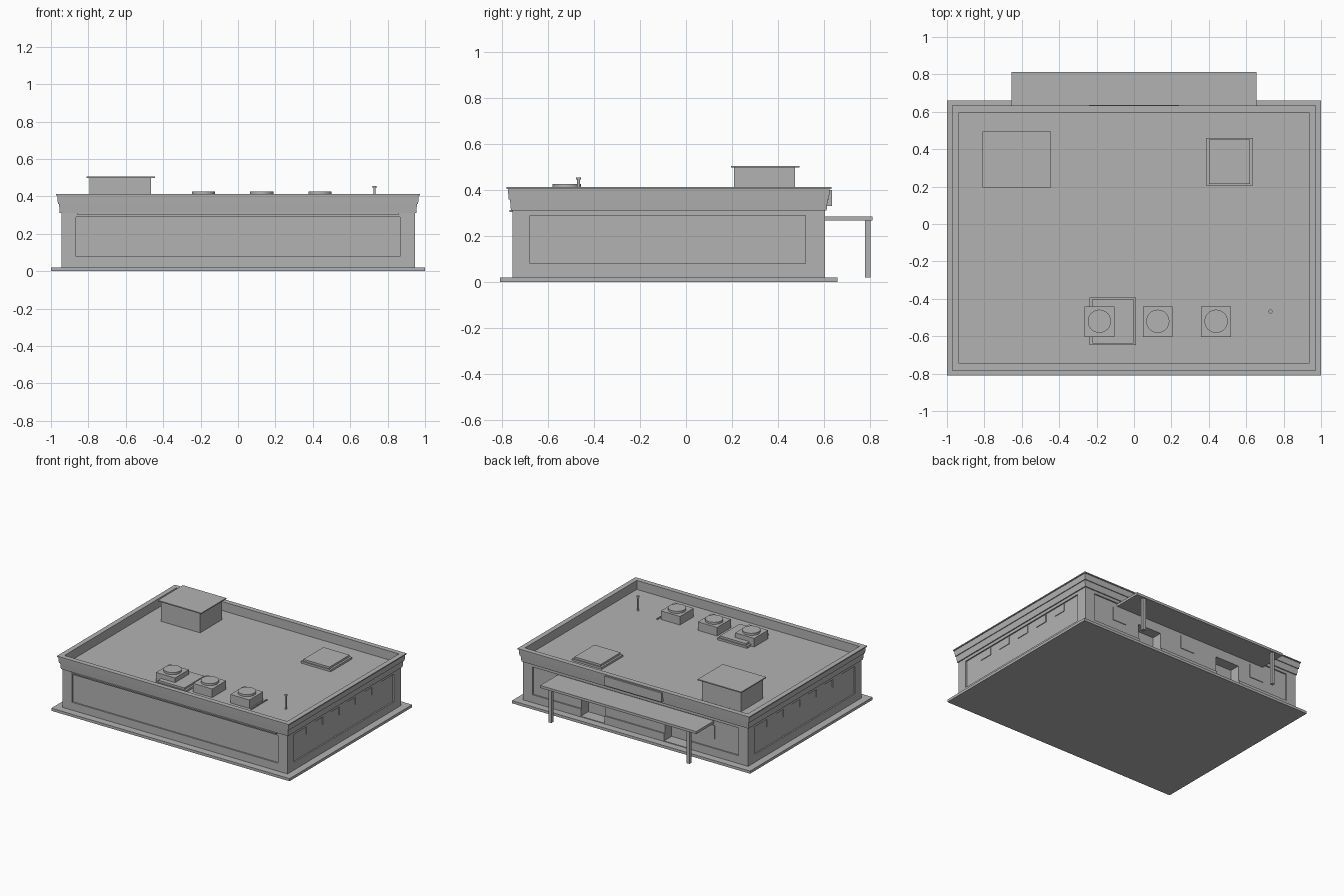
import bpy, bmesh
from mathutils import Vector

cube = bpy.data.objects.get("Cube")
if cube:
    bpy.data.objects.remove(cube, do_unlink=True)

GREY = (0.45, 0.45, 0.45, 1)
mat = bpy.data.materials.new("plain grey")
mat.use_nodes = True
mat.diffuse_color = GREY
mat.node_tree.nodes["Principled BSDF"].inputs["Base Color"].default_value = GREY

YC = -0.075      # centre of the building in y
ROOF = 0.345     # roof deck height


def finish(name, bm):
    bmesh.ops.recalc_face_normals(bm, faces=bm.faces)
    me = bpy.data.meshes.new(name)
    bm.to_mesh(me)
    bm.free()
    me.materials.append(mat)
    ob = bpy.data.objects.new(name, me)
    bpy.context.collection.objects.link(ob)
    return ob


def box(name, x0, x1, y0, y1, z0, z1):
    bm = bmesh.new()
    bmesh.ops.create_cube(bm, size=1)
    for v in bm.verts:
        v.co = Vector(((x0 + x1) / 2 + v.co.x * (x1 - x0),
                       (y0 + y1) / 2 + v.co.y * (y1 - y0),
                       (z0 + z1) / 2 + v.co.z * (z1 - z0)))
    return finish(name, bm)


def cylinder(name, x, y, z0, z1, r, sides=32):
    bm = bmesh.new()
    bmesh.ops.create_cone(bm, cap_ends=True, segments=sides, radius1=r,
                          radius2=r, depth=z1 - z0)
    bmesh.ops.translate(bm, verts=bm.verts, vec=(x, y, (z0 + z1) / 2))
    return finish(name, bm)


def rect_loft(name, profile):
    """Stack rectangular loops given as (half width, height) and cap both ends."""
    bm = bmesh.new()
    loops = [[bm.verts.new((sx * h, YC + sy * (h - 0.265), z))
              for sx, sy in ((-1, -1), (1, -1), (1, 1), (-1, 1))]
             for h, z in profile]
    for a, b in zip(loops, loops[1:]):
        for i in range(4):
            j = (i + 1) % 4
            bm.faces.new((a[i], a[j], b[j], b[i]))
    bm.faces.new(loops[0])
    bm.faces.new(loops[-1])
    return finish(name, bm)


def cut(target, cutter):
    mod = target.modifiers.new("cut", 'BOOLEAN')
    mod.operation = 'DIFFERENCE'
    mod.solver = 'EXACT'
    mod.object = cutter
    bpy.context.view_layer.objects.active = target
    bpy.ops.object.modifier_apply(modifier=mod.name)
    bpy.data.objects.remove(cutter, do_unlink=True)


# Ground slab and walls
box("ground_slab", -1, 1, -0.81, 0.66, 0, 0.02)
walls = rect_loft("walls", [(0.945, 0.02), (0.945, 0.312)])
SIDE, FRONT, BACK, DEPTH = 0.945, YC - 0.68, YC + 0.68, 0.01

# Recessed wall panels on all four sides
cut(walls, box("panel_cutter", -0.865, 0.865, FRONT - 0.1, FRONT + DEPTH, 0.08, 0.29))
cut(walls, box("panel_cutter", -0.865, 0.865, BACK - DEPTH, BACK + 0.1, 0.08, 0.29))
for s in (-1, 1):
    xs = sorted((s * (SIDE - DEPTH), s * 1.1))
    cut(walls, box("panel_cutter", *xs, -0.68, 0.52, 0.08, 0.29))

# Door recesses in the back wall
for x in (-0.34, 0.36):
    cut(walls, box("door_cutter", x - 0.1, x + 0.1, BACK - 0.09, BACK + 0.1, 0.025, 0.2))

# Small high windows
for s, label in ((-1, "right"), (1, "left")):
    xs = sorted((s * (SIDE - DEPTH - 0.002), s * (SIDE - DEPTH + 0.005)))
    for i in range(5):
        y = -0.47 + i * 0.197
        box(f"{label}_window_{i + 1}", *xs, y - 0.052, y + 0.052, 0.228, 0.286)
for i, x in enumerate((-0.6, 0.02, 0.63)):
    box(f"back_window_{i + 1}", x - 0.06, x + 0.06, BACK - DEPTH - 0.002,
        BACK - DEPTH + 0.005, 0.15, 0.25)

# Stepped cornice, coping and roof deck
rect_loft("cornice_and_roof", [
    (0.953, 0.312), (0.957, 0.36), (0.963, 0.36), (0.966, 0.405),
    (0.973, 0.405), (0.973, 0.413), (0.935, 0.413), (0.935, ROOF)])
box("front_trim", -0.86, 0.86, FRONT - 0.015, FRONT, 0.304, 0.313)
box("back_sign_board", -0.24, 0.24, 0.61, 0.637, 0.33, 0.4)

# Canopy and posts
box("canopy", -0.655, 0.655, 0.6, 0.813, 0.267, 0.286)
for s, label in ((-1, "right"), (1, "left")):
    box(f"{label}_canopy_post", s * 0.58 - 0.012, s * 0.58 + 0.012, 0.78, 0.804, 0.02, 0.27)

# Stair house on the roof
box("stair_house", -0.795, -0.465, 0.21, 0.475, ROOF, 0.498)
box("stair_house_cap", -0.81, -0.445, 0.195, 0.495, 0.498, 0.506)

# Roof hatch and matching low pad
for label, x, y in (("hatch", 0.51, 0.333), ("pad", -0.113, -0.52)):
    box(f"{label}_base", x - 0.125, x + 0.125, y - 0.128, y + 0.128, ROOF, 0.36)
    box(f"{label}_lid", x - 0.11, x + 0.11, y - 0.12, y + 0.12, 0.36, 0.375)

# Cooling units with round fans
for i in range(3):
    x = -0.185 + i * 0.312
    box(f"cooling_unit_{i + 1}", x - 0.08, x + 0.08, -0.605, -0.44, ROOF, 0.41)
    cylinder(f"cooling_fan_{i + 1}", x, -0.52, 0.41, 0.426, 0.062)

# Thin pipe and vent stack
box("roof_pipe", 0.535, 0.543, -0.615, -0.42, ROOF, 0.353)
cylinder("vent_stack", 0.73, -0.468, ROOF, 0.448, 0.006, 12)
cylinder("vent_cap", 0.73, -0.468, 0.446, 0.456, 0.011, 12)
